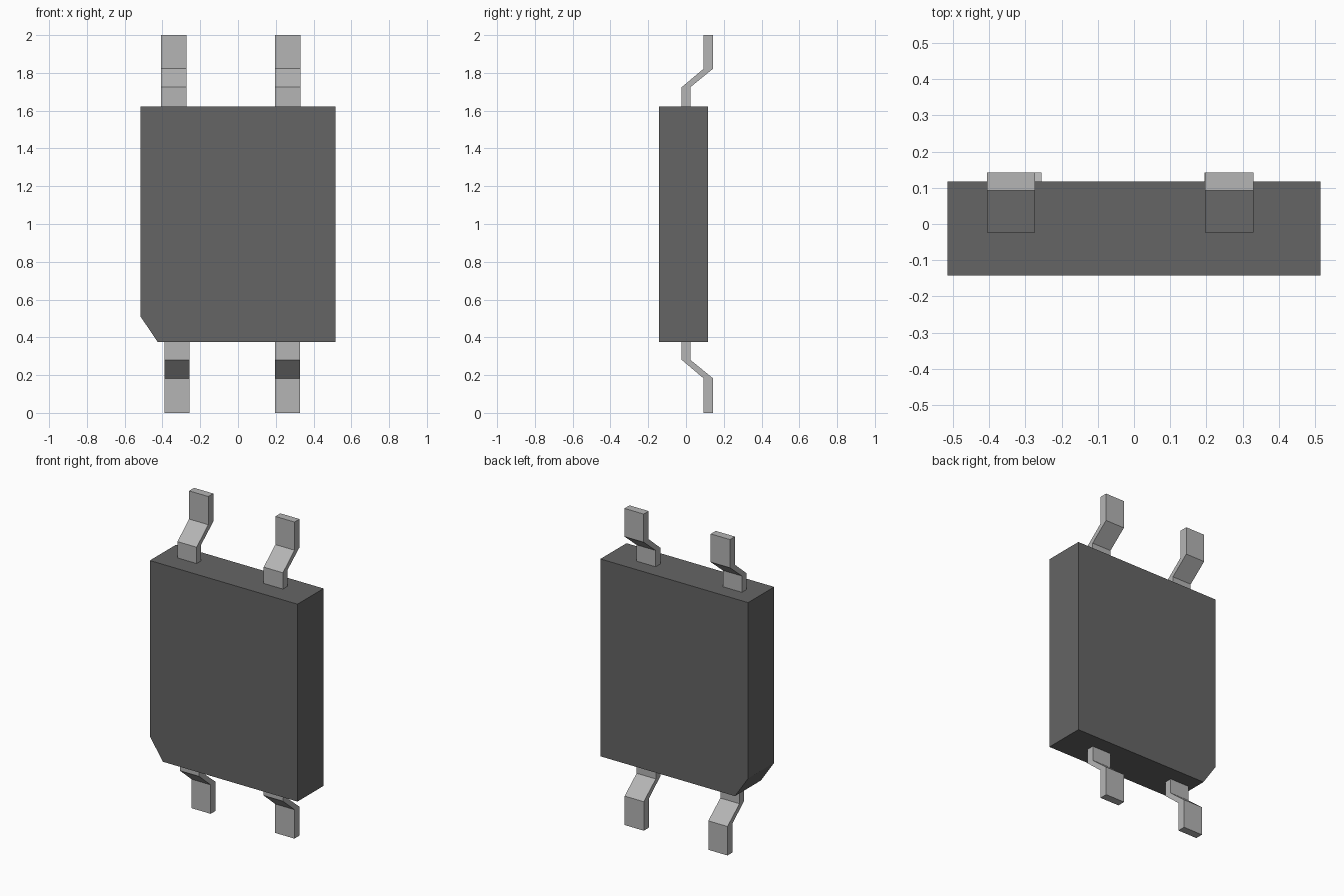
import bpy
import bmesh
from mathutils import Vector

cube = bpy.data.objects.get("Cube")
if cube:
    bpy.data.objects.remove(cube, do_unlink=True)


def make_material(name, grey):
    mat = bpy.data.materials.new(name)
    mat.use_nodes = True
    color = (grey, grey, grey, 1)
    mat.diffuse_color = color
    mat.node_tree.nodes["Principled BSDF"].inputs["Base Color"].default_value = color
    return mat


def extrude_profile(name, points, offset, mat):
    """Extrude a closed 3D outline by an offset into a solid."""
    bm = bmesh.new()
    face = bm.faces.new([bm.verts.new(p) for p in points])
    result = bmesh.ops.extrude_face_region(bm, geom=[face], use_keep_orig=True)
    verts = [g for g in result["geom"] if isinstance(g, bmesh.types.BMVert)]
    bmesh.ops.translate(bm, verts=verts, vec=Vector(offset))
    bmesh.ops.recalc_face_normals(bm, faces=bm.faces)
    mesh = bpy.data.meshes.new(name)
    bm.to_mesh(mesh)
    bm.free()
    mesh.materials.append(mat)
    obj = bpy.data.objects.new(name, mesh)
    bpy.context.collection.objects.link(obj)
    return obj


plastic = make_material("dark grey plastic", 0.13)
metal = make_material("grey metal", 0.46)

# Package body with one clipped lower corner
FRONT, BACK = -0.143, 0.117
LEFT, RIGHT, BOTTOM, TOP = 0.516, -0.516, 0.374, 1.621
outline = [(RIGHT, TOP), (LEFT, TOP), (LEFT, BOTTOM), (-0.424, BOTTOM), (RIGHT, 0.51)]
extrude_profile("body", [(x, FRONT, z) for x, z in outline],
                (0, BACK - FRONT, 0), plastic)

# Bent leads: stub, sloping step back, flat foot
STUB_Y, FOOT_Y = (-0.023, 0.023), (0.093, 0.143)
WIDTH = 0.134


def lead(name, x, stub_z, bend_in, bend_out, tip):
    levels = [(stub_z, STUB_Y), (bend_in, STUB_Y), (bend_out, FOOT_Y), (tip, FOOT_Y)]
    profile = [(x, y[0], z) for z, y in levels]
    profile += [(x, y[1], z) for z, y in reversed(levels)]
    extrude_profile(name, profile, (WIDTH, 0, 0), metal)


for side, x_top, x_bottom in (("right", -0.407, -0.39), ("left", 0.196, 0.195)):
    lead("upper_lead_" + side, x_top, TOP, 1.724, 1.822, 2.0)
    lead("lower_lead_" + side, x_bottom, BOTTOM, 0.281, 0.183, 0.0)
